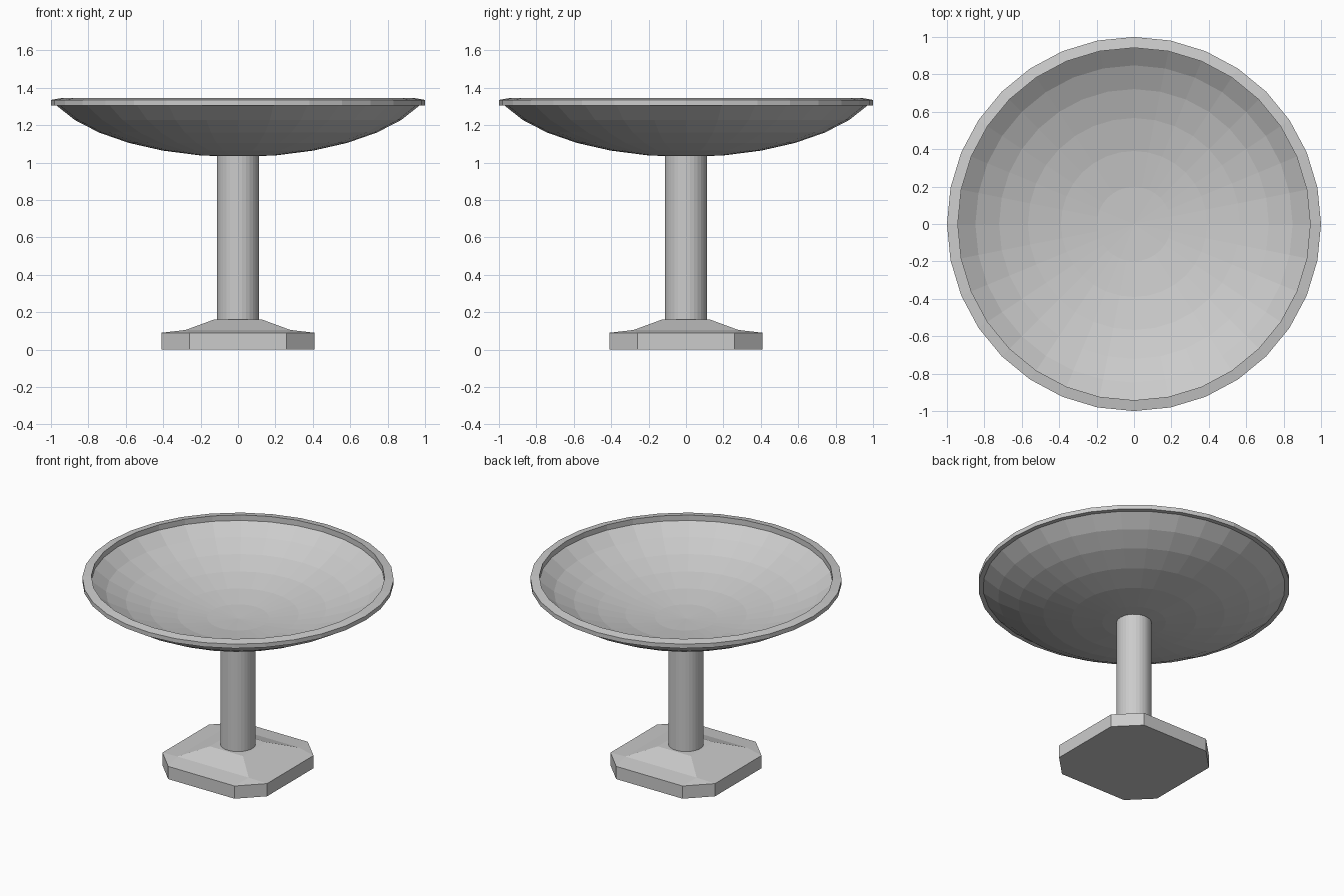
import bpy, bmesh
from math import sin, cos, pi

SEGMENTS = 32

default_cube = bpy.data.objects.get("Cube")
if default_cube:
    bpy.data.objects.remove(default_cube)

# Single stone grey material
stone = bpy.data.materials.new("stone_grey")
stone.use_nodes = True
colour = (0.6, 0.6, 0.6, 1)
stone.diffuse_color = colour
stone.node_tree.nodes["Principled BSDF"].inputs["Base Color"].default_value = colour


def finish(name, bm):
    bmesh.ops.recalc_face_normals(bm, faces=bm.faces[:])
    mesh = bpy.data.meshes.new(name)
    bm.to_mesh(mesh)
    bm.free()
    mesh.materials.append(stone)
    obj = bpy.data.objects.new(name, mesh)
    bpy.context.collection.objects.link(obj)
    return obj


def lathe(name, profile):
    """Revolve (radius, height) points around z; radius 0 closes to a pole."""
    bm = bmesh.new()
    verts = [bm.verts.new((r, 0, z)) for r, z in profile]
    edges = [bm.edges.new(pair) for pair in zip(verts, verts[1:])]
    bmesh.ops.spin(bm, geom=verts + edges, cent=(0, 0, 0), axis=(0, 0, 1),
                   angle=2 * pi, steps=SEGMENTS, use_duplicate=False)
    bmesh.ops.remove_doubles(bm, verts=bm.verts[:], dist=0.0005)
    return finish(name, bm)


def cap_arc(radius, depth, bottom):
    """Points from the pole outward along a flattened spherical cap."""
    angles = [i * pi / 16 for i in range(7)]
    return [(radius * sin(a), bottom + depth * (1 - cos(a))) for a in angles]


# Bowl: outer shell, raised rim with a lip, inner shell
outer = cap_arc(1.05, 0.445, 1.03)
inner = cap_arc(1.02, 0.415, 1.05)
rim = [(1.0, 1.305), (1.0, 1.335), (0.942, 1.345)]
lathe("bowl", outer + rim + inner[::-1])

# Pillar
lathe("pillar", [(0, 0.12), (0.113, 0.12), (0.113, 1.04), (0, 1.04)])

# Foot: square slab with cut corners, rising to a small square top
bm = bmesh.new()
W, C = 0.41, 0.26
SIGNS = [(1, 1), (-1, 1), (-1, -1), (1, -1)]


def octagon(z):
    ring = []
    for i, (sx, sy) in enumerate(SIGNS):
        pair = [(W * sx, C * sy, z), (C * sx, W * sy, z)]
        ring += [bm.verts.new(p) for p in (pair if i % 2 == 0 else pair[::-1])]
    return ring


def square(half, z):
    return [bm.verts.new((half * sx, half * sy, z)) for sx, sy in SIGNS]


low, high = octagon(0), octagon(0.09)
shoulder, crown = square(0.28, 0.105), square(0.13, 0.16)
bm.faces.new(low)
bm.faces.new(crown)
for i in range(8):
    j = (i + 1) % 8
    bm.faces.new((low[i], low[j], high[j], high[i]))
for i in range(4):
    j = (i + 1) % 4
    bm.faces.new((high[2 * i], high[2 * i + 1], shoulder[i]))
    bm.faces.new((high[2 * i + 1], high[2 * j], shoulder[j], shoulder[i]))
    bm.faces.new((shoulder[i], shoulder[j], crown[j], crown[i]))
finish("foot", bm)
